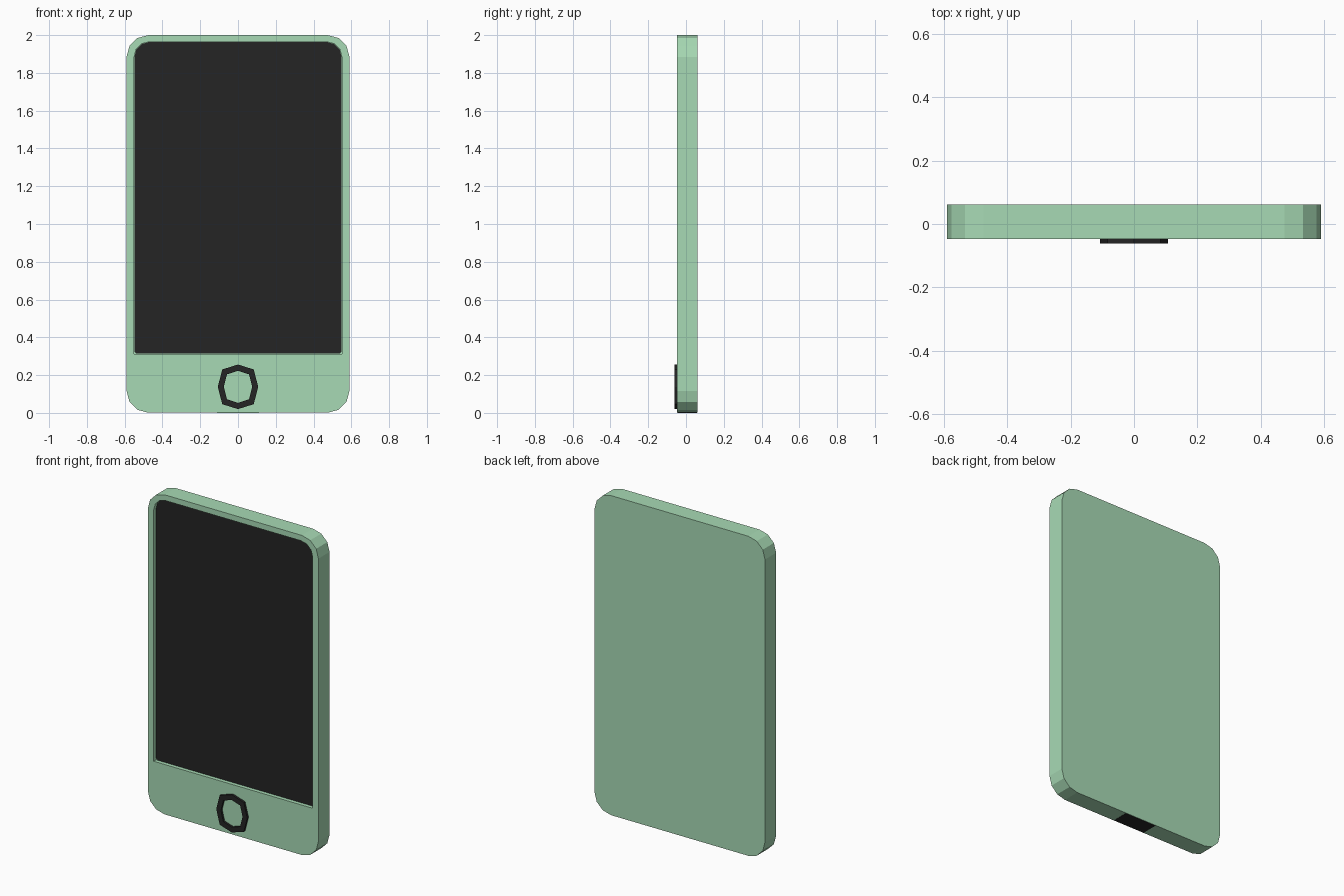
import bpy, math

if "Cube" in bpy.data.objects:
    bpy.data.objects.remove(bpy.data.objects["Cube"])


def material(name, rgb):
    m = bpy.data.materials.new(name)
    m.diffuse_color = (*rgb, 1)
    m.use_nodes = True
    m.node_tree.nodes["Principled BSDF"].inputs["Base Color"].default_value = m.diffuse_color
    return m


GREEN = material("pale_green", (0.39, 0.70, 0.46))
BLACK = material("soft_black", (0.018, 0.018, 0.018))


def make(name, verts, faces, mat):
    me = bpy.data.meshes.new(name)
    me.from_pydata(verts, [], faces)
    me.materials.append(mat)
    ob = bpy.data.objects.new(name, me)
    bpy.context.collection.objects.link(ob)
    return ob


def rounded(x, z0, z1, r_top, r_bot, seg=3, seg_bot=3):
    """Outline in x/z, counter-clockwise seen from the front."""
    pts = []
    corners = [(1, z1, -1, r_top, seg, 0), (-1, z1, -1, r_top, seg, 90),
               (-1, z0, 1, r_bot, seg_bot, 180), (1, z0, 1, r_bot, seg_bot, 270)]
    for sx, z, sz, r, n, start in corners:
        if r == 0:
            pts.append((sx * x, z))
            continue
        for i in range(n + 1):
            a = math.radians(start + 90 * i / n)
            pts.append((sx * (x - r) + r * math.cos(a), z + sz * r + r * math.sin(a)))
    return pts


def prism(name, pts, y0, y1, mat):
    n = len(pts)
    verts = [(x, y, z) for y in (y0, y1) for x, z in pts]
    faces = [tuple(range(n)), tuple(reversed(range(n, 2 * n)))]
    faces += [(i, i + n, (i + 1) % n + n, (i + 1) % n) for i in range(n)]
    return make(name, verts, faces, mat)


# body with a sunken opening for the screen
body = prism("body", rounded(0.59, 0.001, 2.0, 0.115, 0.115), -0.048, 0.062, GREEN)
cutter = prism("screen_cutter", rounded(0.55, 0.313, 1.965, 0.08, 0), -0.1, -0.022, GREEN)
cutter.hide_render = True
cutter.hide_set(True)
cut = body.modifiers.new("screen_recess", "BOOLEAN")
cut.operation = "DIFFERENCE"
cut.solver = "EXACT"
cut.object = cutter

# screen panel lying in the recess
prism("screen", rounded(0.549, 0.314, 1.964, 0.08, 0.012, 3, 1), -0.026, -0.021, BLACK)

# eight-sided home button ring
N = 8
verts = []
for rx, rz, y in [(0.107, 0.118, -0.062), (0.075, 0.085, -0.062),
                  (0.075, 0.085, -0.047), (0.107, 0.118, -0.047)]:
    for i in range(N):
        a = math.tau * i / N
        k = 1.1 if i % 2 else 1.0   # slightly squarish outline
        verts.append((k * rx * math.cos(a), y, 0.138 + k * rz * math.sin(a)))
faces = []
for s in range(4):
    t = (s + 1) % 4
    for i in range(N):
        j = (i + 1) % N
        faces.append((s * N + i, s * N + j, t * N + j, t * N + i))
ring = make("button_ring", verts, faces, BLACK)
ring.data.flip_normals()
# charging port plate on the underside
prism("charging_port", rounded(0.11, 0.0, 0.003, 0, 0), -0.045, 0.059, BLACK)
